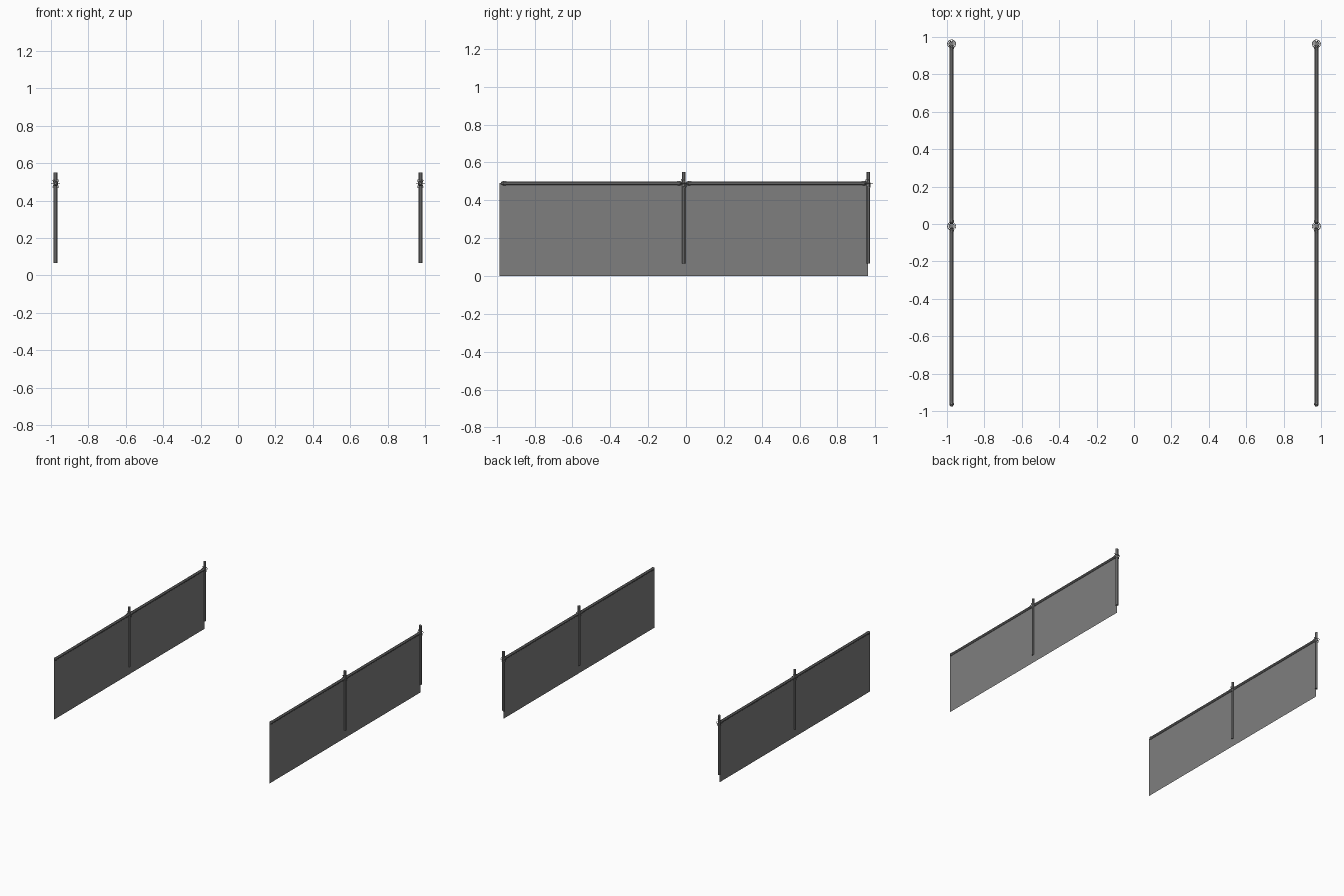
import bpy, math
from mathutils import Vector

if "Cube" in bpy.data.objects:
    bpy.data.objects.remove(bpy.data.objects["Cube"])

X, TOP = 0.975, 0.49

dark = bpy.data.materials.new("dark_grey")
dark.diffuse_color = (0.21, 0.21, 0.21, 1)
dark.use_nodes = True
dark.node_tree.nodes["Principled BSDF"].inputs["Base Color"].default_value = dark.diffuse_color


def make_mesh(name, verts, faces):
    me = bpy.data.meshes.new(name)
    me.from_pydata(verts, [], faces)
    me.materials.append(dark)
    ob = bpy.data.objects.new(name, me)
    bpy.context.collection.objects.link(ob)
    return ob


def rod(name, start, axis, profile, sides=8):
    """Revolved rod: profile is (distance along axis, radius)."""
    rot = Vector((0, 0, 1)).rotation_difference(Vector(axis)).to_matrix()
    verts, faces = [], []
    for d, r in profile:
        for i in range(sides):
            a = 2 * math.pi * (i + 0.5) / sides
            verts.append(Vector(start) + rot @ Vector((r * math.cos(a), r * math.sin(a), d)))
    for k in range(len(profile) - 1):
        for i in range(sides):
            j = (i + 1) % sides
            faces.append((k * sides + i, k * sides + j, (k + 1) * sides + j, (k + 1) * sides + i))
    n = len(verts)
    faces.append(tuple(reversed(range(sides))))
    faces.append(tuple(range(n - sides, n)))
    return make_mesh(name, verts, faces)


def lashing(name, centre):
    # rope loops around the post: one level, two narrow ones crossing diagonally
    loops = ((0, 0, 0.022, 1), (55, 35, 0.027, 0.5), (-55, -35, 0.027, 0.5))
    for k, (tilt, turn, radius, squash) in enumerate(loops):
        bpy.ops.mesh.primitive_torus_add(
            major_segments=12, minor_segments=4, major_radius=radius, minor_radius=0.0018,
            location=centre, rotation=(0, math.radians(tilt), math.radians(turn)))
        ob = bpy.context.object
        ob.name = f"{name}_{k + 1}"
        ob.scale.y = squash
        ob.data.materials.append(dark)


for side, x in (("left", -X), ("right", X)):
    # hanging cloth panel
    make_mesh(f"{side}_panel",
              [(x, -0.985, 0), (x, 0.962, 0), (x, 0.962, TOP), (x, -0.985, TOP)],
              [(0, 1, 2, 3)])

    # top rails with slightly swollen ends
    for part, y in (("front", -0.977), ("back", 0.0)):
        n = 0.957
        rod(f"{side}_{part}_rail", (x, y, TOP), (0, 1, 0),
            [(0, 0.006), (0.012, 0.0135), (0.03, 0.011),
             (n - 0.03, 0.011), (n - 0.012, 0.0135), (n, 0.006)])

    # posts with rope lashings
    for part, y in (("middle", -0.012), ("back", 0.963)):
        rod(f"{side}_{part}_post", (x, y, 0.065), (0, 0, 1), [(0, 0.011), (0.485, 0.011)])
        lashing(f"{side}_{part}_lashing", (x, y, TOP))
